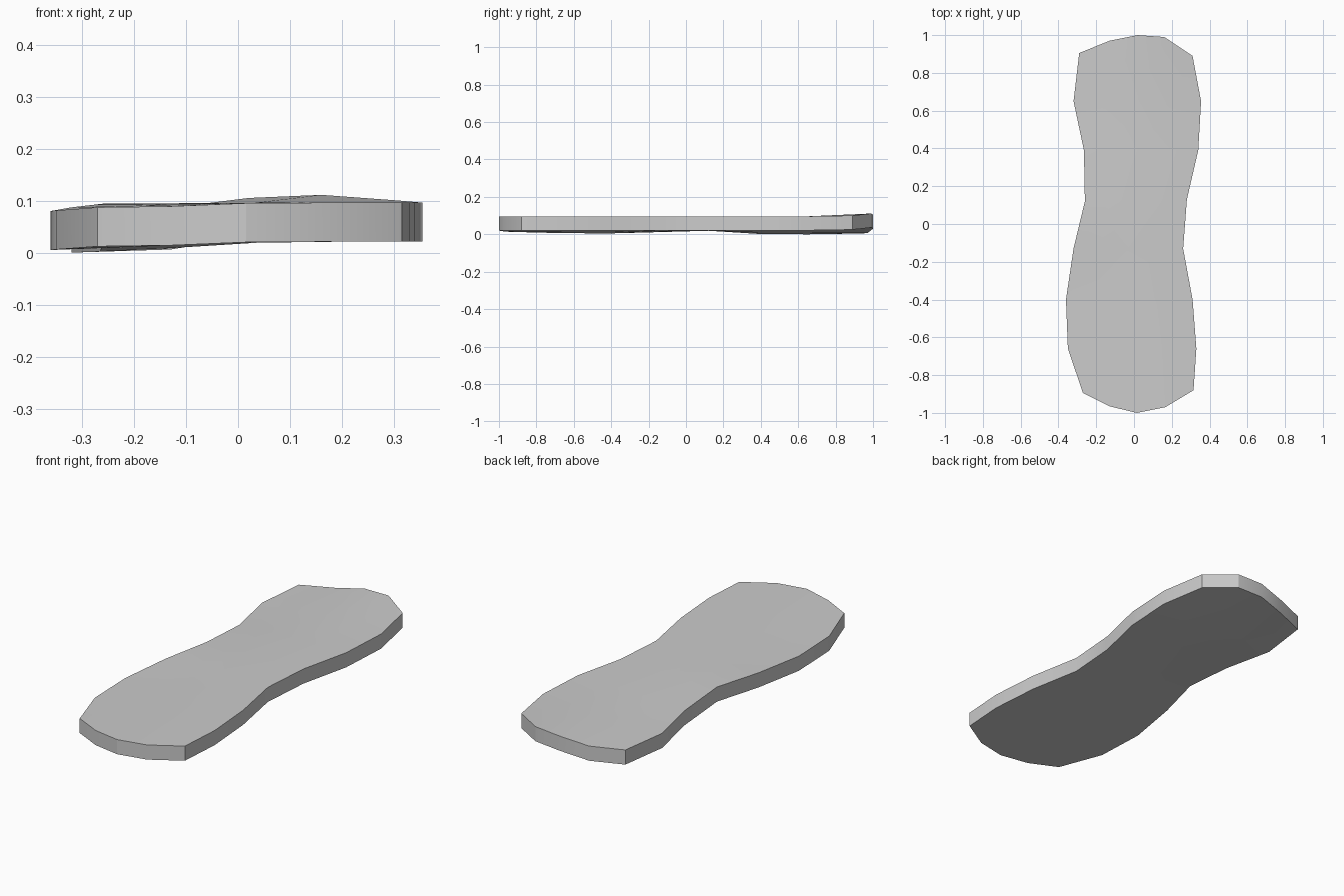
import bpy
import bmesh

if "Cube" in bpy.data.objects:
    bpy.data.objects.remove(bpy.data.objects["Cube"])

THICK = 0.075
FLAT = 0.096                       # height of the level right side
FADE = (1, 0.6, 0.1, 0, 0)         # how far the left-side sag reaches inward

# middle cross rows: left x, left y, left top z, right x, right y
rows = [
    (-0.35, -0.66, 0.081, 0.33, -0.66),
    (-0.36, -0.40, 0.080, 0.31, -0.40),
    (-0.32, -0.13, 0.087, 0.26, -0.13),
    (-0.26, 0.12, 0.094, 0.28, 0.13),
    (-0.265, 0.39, 0.077, 0.34, 0.39),
    (-0.32, 0.65, 0.075, 0.355, 0.65),
]

# rounded end rows
front_end = [(-0.27, -0.895, 0.087), (-0.13, -0.965, 0.089), (0.015, -1.0, 0.095),
             (0.165, -0.97, 0.096), (0.315, -0.88, 0.096)]
back_end = [(-0.29, 0.905, 0.079), (-0.13, 0.97, 0.081), (0.02, 1.0, 0.105),
            (0.16, 0.99, 0.111), (0.31, 0.89, 0.100)]


def cross_row(xl, yl, zl, xr, yr):
    return [(xl + (xr - xl) * i / 4, yl + (yr - yl) * i / 4,
             FLAT + (zl - FLAT) * FADE[i]) for i in range(5)]


grid = [front_end] + [cross_row(*r) for r in rows] + [back_end]

# top sheet of quads
bm = bmesh.new()
verts = [[bm.verts.new(p) for p in row] for row in grid]
for a, b in zip(verts, verts[1:]):
    for i in range(4):
        bm.faces.new((a[i], a[i + 1], b[i + 1], b[i]))

# extrude straight down to make the slab
sheet = bm.faces[:]
res = bmesh.ops.extrude_face_region(bm, geom=sheet, use_keep_orig=True)
bmesh.ops.translate(bm, vec=(0, 0, -THICK),
                    verts=[g for g in res["geom"] if isinstance(g, bmesh.types.BMVert)])
bmesh.ops.recalc_face_normals(bm, faces=bm.faces)

mesh = bpy.data.meshes.new("stone_slab")
bm.to_mesh(mesh)
bm.free()
slab = bpy.data.objects.new("stone_slab", mesh)
bpy.context.collection.objects.link(slab)

# smooth top and bottom with a crisp rim
bpy.context.view_layer.objects.active = slab
slab.select_set(True)
bpy.ops.object.shade_smooth_by_angle(angle=0.35)
